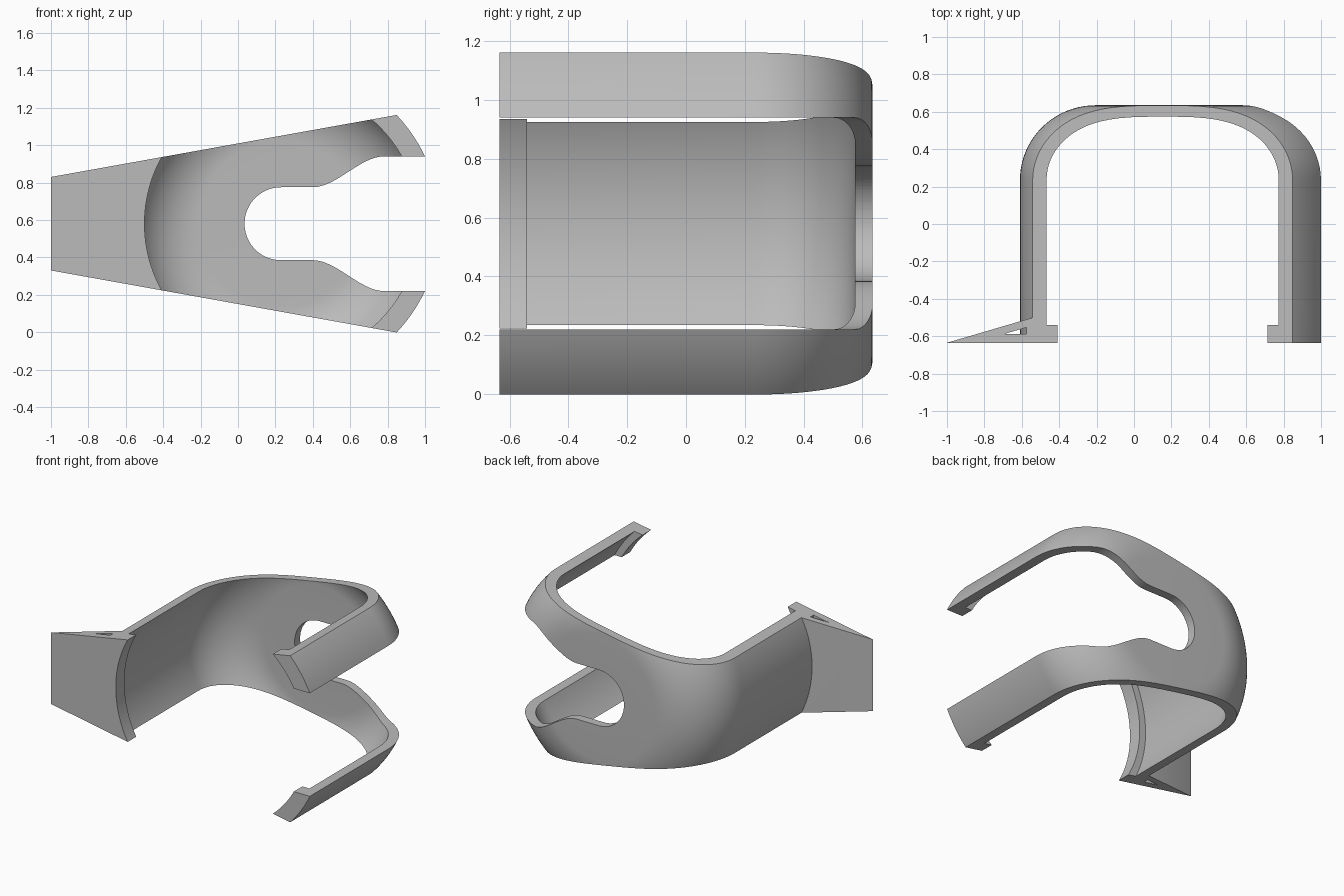
import bpy, bmesh, math

cube = bpy.data.objects.get("Cube")
if cube:
    bpy.data.objects.remove(cube, do_unlink=True)

CX, CZ = 0.235, 0.58            # axis of the round shell, running along y
FRONT, BACK = -0.635, 0.635
R_OUT, R_IN, R_LIP = 0.845, 0.783, 0.735
BEND, FLAT = 0.235, 0.44        # where the rounded back starts and ends

grey = bpy.data.materials.new("plain grey")
grey.use_nodes = True
grey.diffuse_color = (0.5, 0.5, 0.5, 1)
grey.node_tree.nodes["Principled BSDF"].inputs["Base Color"].default_value = (0.5, 0.5, 0.5, 1)


def add_object(name, bm):
    bmesh.ops.recalc_face_normals(bm, faces=bm.faces)
    mesh = bpy.data.meshes.new(name)
    bm.to_mesh(mesh)
    bm.free()
    mesh.materials.append(grey)
    obj = bpy.data.objects.new(name, mesh)
    bpy.context.collection.objects.link(obj)
    return obj


def prism(name, points, depth):
    """Extrude a closed outline of 3D points along the depth vector."""
    bm = bmesh.new()
    face = bm.faces.new([bm.verts.new(p) for p in points])
    ext = bmesh.ops.extrude_face_region(bm, geom=[face])
    moved = [v for v in ext["geom"] if isinstance(v, bmesh.types.BMVert)]
    bmesh.ops.translate(bm, verts=moved, vec=depth)
    return add_object(name, bm)


def revolve(name, profile, steps=144):
    """Spin a (radius, y) profile around the shell axis."""
    bm = bmesh.new()
    verts = [bm.verts.new((CX + r, y, CZ)) for r, y in profile]
    edges = [bm.edges.new(pair) for pair in zip(verts, verts[1:])]
    bmesh.ops.spin(bm, geom=verts + edges, cent=(CX, 0, CZ), axis=(0, 1, 0),
                   angle=math.tau, steps=steps)
    bmesh.ops.remove_doubles(bm, verts=bm.verts, dist=0.0001)
    return add_object(name, bm)


def corner(r, y, steps=20):
    """Rounded corner from the side wall (radius r) to the back wall (at y)."""
    angles = [math.pi / 2 * i / steps for i in range(steps + 1)]
    return [(FLAT + (r - FLAT) * math.cos(a), BEND + (y - BEND) * math.sin(a)) for a in angles]


def finish(obj, cuts):
    """Apply the boolean cuts, then shade smooth with sharp creases."""
    for operation, cutter in cuts:
        cutter.hide_render = True
        mod = obj.modifiers.new(operation, "BOOLEAN")
        mod.operation, mod.object, mod.solver = operation, cutter, "EXACT"
    bpy.context.view_layer.update()
    graph = bpy.context.evaluated_depsgraph_get()
    mesh = bpy.data.meshes.new_from_object(obj.evaluated_get(graph))
    obj.modifiers.clear()
    obj.data = mesh
    mesh.shade_smooth()
    mesh.set_sharp_from_angle(angle=math.radians(30))


# Round shell with a thickened lip at the open front
inner = corner(R_IN, BACK - 0.06)
shell = revolve("curved_shell",
                [(0, BACK)] + corner(R_OUT, BACK)[::-1]
                + [(R_OUT, FRONT), (R_LIP, FRONT), (R_LIP, -0.54), (R_IN, -0.54)]
                + inner + [(0, BACK - 0.06)])

# Front outline: tapered band with a keyhole slot that leaves two arms
def band(x):
    return 0.25 + 0.1793 * (x + 1)

upper = [(-1.2, band(-1.2)), (1.2, band(1.2)), (1.2, 0.36)]
for i in range(17):
    t = 1 - i / 16
    upper.append((0.40 + 0.38 * t, 0.195 + 0.165 * t * t * (3 - 2 * t)))
for i in range(21):
    a = math.pi / 2 * (1 + i / 20)
    upper.append((0.23 + 0.195 * math.cos(a), 0.195 * math.sin(a)))
outline = upper + [(x, -h) for x, h in upper[-2::-1]]
band_cutter = prism("band_cutter", [(x, -0.9, CZ + h) for x, h in outline], (0, 1.8, 0))

# Side wedge, hollowed by a small triangular channel and fitted to the shell
wedge = prism("side_wedge",
              [(x, y, 0) for x, y in [(-1, FRONT), (-0.45, FRONT), (-0.45, -0.50),
                                      (-0.54, -0.50)]], (0, 0, 1.2))
channel = prism("channel_cutter",
                [(x, y, -0.1) for x, y in [(-0.69, -0.587), (-0.575, -0.587),
                                           (-0.575, -0.553)]], (0, 0, 1.4))
round_cutter = revolve("round_cutter", [(0, 0.5), (R_OUT - 0.005, 0.5),
                                        (R_OUT - 0.005, -0.9), (0, -0.9)])

finish(shell, [("INTERSECT", band_cutter)])
finish(wedge, [("INTERSECT", band_cutter), ("DIFFERENCE", channel),
               ("DIFFERENCE", round_cutter)])
for cutter in (band_cutter, channel, round_cutter):
    bpy.data.objects.remove(cutter, do_unlink=True)
